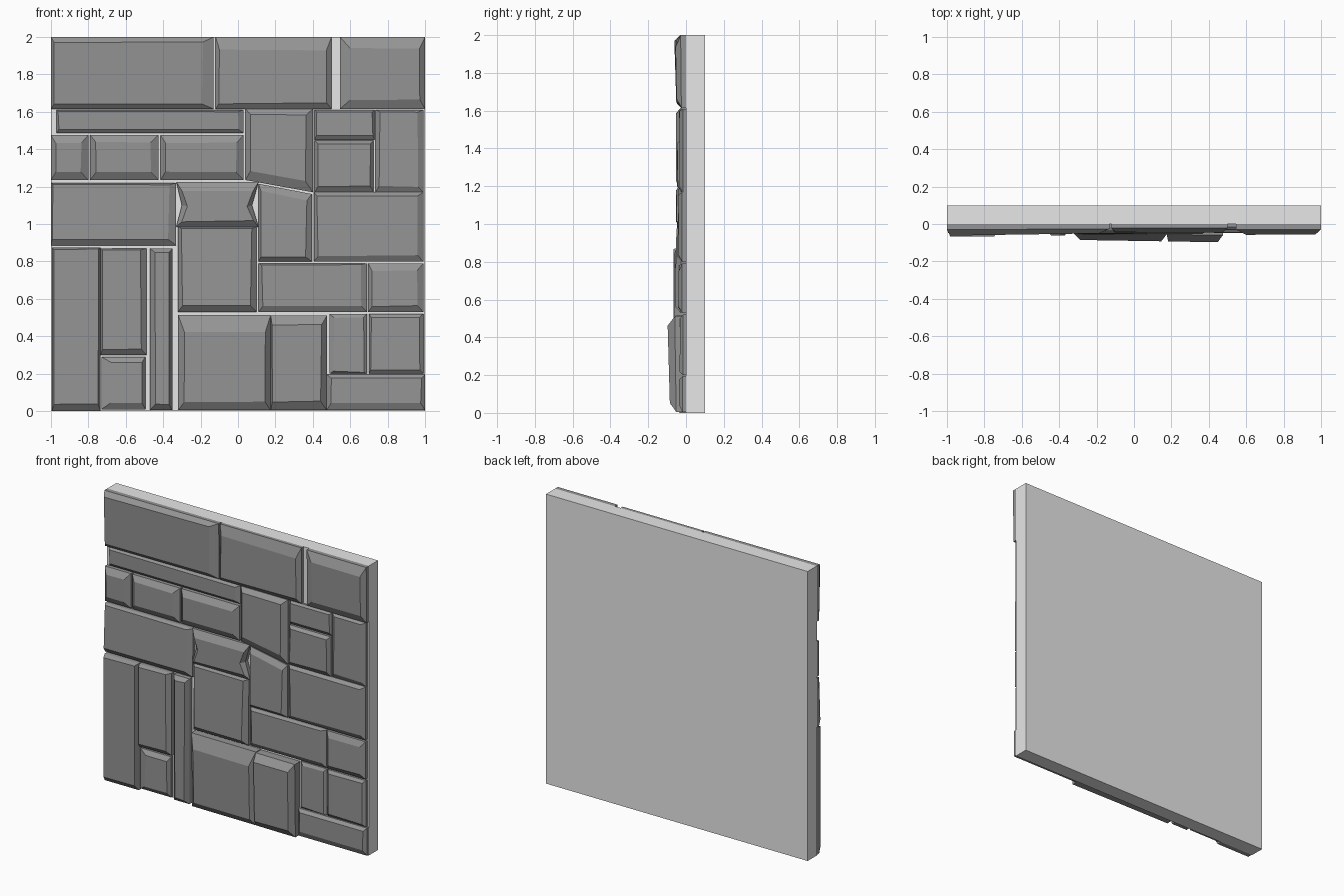
import bpy, bmesh, random

if "Cube" in bpy.data.objects:
    bpy.data.objects.remove(bpy.data.objects["Cube"])

random.seed(4)


def material(name, v):
    m = bpy.data.materials.new(name)
    m.diffuse_color = (v, v, v, 1)
    m.use_nodes = True
    m.node_tree.nodes["Principled BSDF"].inputs["Base Color"].default_value = m.diffuse_color
    return m


MORTAR = material("light grey mortar", 0.8)
STONE = material("dark grey stone", 0.3)


def finish(bm, name, mat):
    bmesh.ops.recalc_face_normals(bm, faces=bm.faces)
    me = bpy.data.meshes.new(name)
    bm.to_mesh(me)
    bm.free()
    me.materials.append(mat)
    ob = bpy.data.objects.new(name, me)
    bpy.context.collection.objects.link(ob)


def outline_stone(name, pts, depth, inset=(.03, .03, .03, .03), tilt=(0, 0), shoulder=.5):
    """Chiselled stone: outline on the wall, upright sides, then a chamfer to the
    front face. inset = left, right, bottom, top; tilt = extra depth to right, top."""
    x0, x1 = min(p[0] for p in pts), max(p[0] for p in pts)
    z0, z1 = min(p[1] for p in pts), max(p[1] for p in pts)
    l, r, b, t = inset
    bm = bmesh.new()
    base, mid, front = [], [], []
    for x, z in pts:
        u, v = (x - x0) / (x1 - x0), (z - z0) / (z1 - z0)
        d = depth + tilt[0] * (u - .5) + tilt[1] * (v - .5)
        fx = x0 + l + u * (x1 - x0 - l - r) + random.uniform(-.004, .004)
        fz = z0 + b + v * (z1 - z0 - b - t) + random.uniform(-.004, .004)
        base.append(bm.verts.new((x, 0, z)))
        mid.append(bm.verts.new((x, -d * shoulder, z)))
        front.append(bm.verts.new((fx, -d + random.uniform(-.002, .002), fz)))
    n = len(pts)
    for a, c in ((base, mid), (mid, front)):
        for i in range(n):
            j = (i + 1) % n
            bm.faces.new((a[i], a[j], c[j], c[i]))
    bm.faces.new(front)
    bm.faces.new(base[::-1])
    finish(bm, name, STONE)


def stone(name, x0, x1, z0, z1, depth, **kw):
    outline_stone(name, [(x0, z0), (x1, z0), (x1, z1), (x0, z1)], depth, **kw)


# backing slab
bm = bmesh.new()
bmesh.ops.create_cube(bm, size=1)
for v in bm.verts:
    v.co = (v.co.x * 2, v.co.y * .1 + .05, v.co.z * 2 + 1)
finish(bm, "backing_slab", MORTAR)

# top course
stone("top_stone_left", -1, -.13, 1.615, 2, .051, inset=(.02, .06, .03, .03), tilt=(-.01, .01))
stone("top_stone_middle", -.12, .50, 1.615, 2, .045, inset=(.02, .03, .03, .07))
stone("top_stone_right", .545, 1, 1.615, 2, .053, inset=(.05, .03, .05, .06), tilt=(0, .008))

# second course
stone("long_thin_stone", -.97, .03, 1.485, 1.61, .035, inset=(.01, .03, .02, .01))
outline_stone("slanted_stone_upper", [(.04, 1.235), (.40, 1.17), (.40, 1.615), (.04, 1.615)],
              .053, inset=(.03, .04, .06, .03))
stone("cap_stone", .41, .73, 1.45, 1.61, .03, inset=(.01, .01, .02, .01))
stone("square_stone", .41, .725, 1.17, 1.445, .045, inset=(.02, .02, .03, .02))
stone("upright_stone_right", .735, .99, 1.17, 1.61, .034, inset=(.02, .03, .03, .01))

# third course, left
for i, (x0, x1) in enumerate([(-1, -.80), (-.79, -.425), (-.415, .03)]):
    stone(f"short_stone_{i}", x0, x1, 1.235, 1.475, .05, inset=(.03, .04, .045, .04))

# middle courses
stone("wide_stone_left", -1, -.33, .885, 1.22, .045, inset=(.01, .04, .03, .01), tilt=(0, -.006))
outline_stone("waisted_stone", [(-.33, .985), (.11, .985), (.075, 1.1), (.11, 1.225),
                                (-.33, 1.225), (-.30, 1.1)], .052, inset=(.03, .03, .03, .05))
stone("block_under_waist", -.32, .10, .53, .985, .053, inset=(.02, .03, .03, .01), tilt=(0, -.008))
outline_stone("slanted_stone_lower", [(.11, .80), (.395, .80), (.395, 1.16), (.11, 1.215)],
              .043, inset=(.01, .03, .02, .04))
stone("wide_stone_right", .405, .99, .80, 1.17, .04, inset=(.02, .03, .03, .02))
stone("lower_wide_stone", .11, .69, .53, .79, .038, inset=(.02, .03, .03, .01))
stone("lower_end_stone", .695, .99, .53, .79, .04, inset=(.02, .03, .03, .04))

# upright stones, lower left
stone("upright_stone_left", -.995, -.735, 0, .875, .066, inset=(.01, .01, .04, .01))
stone("upright_stone_middle", -.735, -.49, .30, .87, .05, inset=(.01, .03, .03, .01), tilt=(-.006, 0))
stone("small_square_stone", -.73, -.495, .01, .29, .045, inset=(.05, .02, .03, .03))
stone("narrow_stone", -.47, -.35, .005, .87, .06, inset=(.03, .02, .03, .02))

# big pair at the bottom, then the lower right
stone("big_stone", -.32, .175, .005, .515, .083, inset=(.03, .03, .045, .09), tilt=(.006, .012), shoulder=.6)
stone("big_stone_neighbour", .175, .475, .005, .51, .09, inset=(.01, .03, .045, .05), tilt=(.006, .012), shoulder=.6)
stone("small_stone_left", .49, .69, .20, .52, .027, inset=(.02, .02, .01, .02))
stone("small_stone_right", .70, .99, .20, .52, .033, inset=(.01, .02, .02, .02))
stone("foot_stone", .475, 1, .005, .195, .037, inset=(.02, .02, .04, .02))
